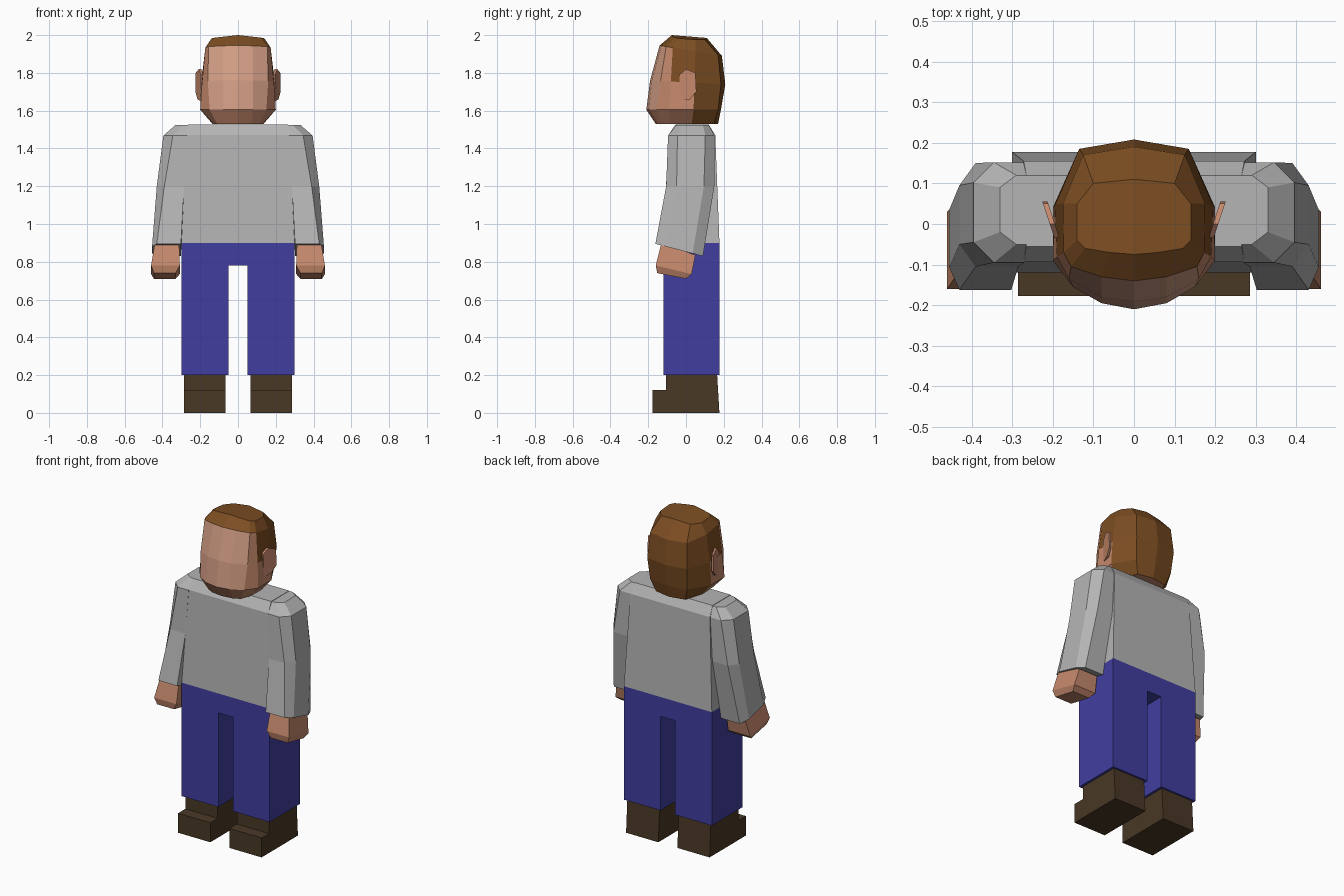
import bpy
import bmesh

cube = bpy.data.objects.get("Cube")
if cube:
    bpy.data.objects.remove(cube, do_unlink=True)


def material(name, rgb):
    mat = bpy.data.materials.new(name)
    mat.use_nodes = True
    mat.diffuse_color = (*rgb, 1)
    mat.node_tree.nodes["Principled BSDF"].inputs["Base Color"].default_value = (*rgb, 1)
    return mat


shirt = material("shirt grey", (0.46, 0.46, 0.46))
denim = material("trouser blue", (0.052, 0.048, 0.35))
leather = material("boot brown", (0.068, 0.04, 0.019))
hair = material("hair brown", (0.2, 0.075, 0.016))
face_skin = material("face skin", (0.65, 0.34, 0.235))
skin = material("body skin", (0.56, 0.25, 0.15))


def finish(name, bm, mats, mirror=False):
    bmesh.ops.recalc_face_normals(bm, faces=bm.faces)
    mesh = bpy.data.meshes.new(name)
    bm.to_mesh(mesh)
    bm.free()
    for mat in mats:
        mesh.materials.append(mat)
    obj = bpy.data.objects.new(name, mesh)
    bpy.context.collection.objects.link(obj)
    if mirror:
        mod = obj.modifiers.new("Mirror", "MIRROR")
        mod.use_clip = True
    return obj


def loft(rings, closed=True, caps=True, pick=None):
    """Join rings of points; pick(row, column) chooses each face's material slot."""
    bm = bmesh.new()
    rows = [[bm.verts.new(p) for p in ring] for ring in rings]
    count = len(rows[0])
    for r in range(len(rows) - 1):
        for c in range(count if closed else count - 1):
            d = (c + 1) % count
            face = bm.faces.new((rows[r][c], rows[r][d], rows[r + 1][d], rows[r + 1][c]))
            face.material_index = pick(r, c) if pick else 0
    if caps:
        for r, row in ((-1, rows[0]), (len(rows), rows[-1])):
            face = bm.faces.new(row)
            face.material_index = pick(r, 0) if pick else 0
    return bm


# Trousers: one U-shaped outline, extruded front to back
half = [(0.05, 0.78), (0.05, 0.2), (0.3, 0.2), (0.3, 0.9)]
outline = half + [(-x, z) for x, z in reversed(half)]
finish("trousers", loft([[(x, y, z) for x, z in outline] for y in (-0.12, 0.177)]), [denim])

# Boots: stepped side profile, extruded across
boot = [(-0.177, 0), (0.177, 0), (0.165, 0.2), (-0.105, 0.2), (-0.105, 0.12), (-0.177, 0.12)]
finish("boots", loft([[(x, y, z) for y, z in boot] for x in (0.065, 0.285)]), [leather], True)

# Torso: tapering box with sloped shoulders
levels = [(0.3, -0.12, 0.177, 0.9), (0.272, -0.093, 0.155, 1.47), (0.265, -0.055, 0.12, 1.527)]
finish("torso", loft([[(-w, f, z), (w, f, z), (w, b, z), (-w, b, z)] for w, f, b, z in levels]), [shirt])


# Sleeves: lofted sections with chamfered outer corners, bent at the elbow
def sleeve_section(inner, edge, outer, front, back, chamfer, z_front, z_back):
    pts = [(inner, front), (edge, front), (outer, front + chamfer),
           (outer, back - chamfer), (edge, back), (inner, back)]
    slope = (z_back - z_front) / (back - front)
    return [(x, y, z_front + slope * (y - front)) for x, y in pts]


finish("sleeves", loft([
    sleeve_section(0.26, 0.29, 0.33, -0.05, 0.12, 0.03, 1.525, 1.525),
    sleeve_section(0.27, 0.345, 0.395, -0.095, 0.152, 0.05, 1.468, 1.468),
    sleeve_section(0.285, 0.39, 0.43, -0.105, 0.15, 0.055, 1.2, 1.2),
    sleeve_section(0.302, 0.43, 0.455, -0.162, 0.09, 0.055, 0.895, 0.83),
]), [shirt], True)

# Hands: blocky fists with a narrowed base
fist = [(0.312, 0.44, -0.13, 0.05, 0.9, 0.835),
        (0.308, 0.46, -0.16, 0.03, 0.78, 0.735),
        (0.33, 0.445, -0.152, 0.0, 0.74, 0.71)]
finish("hands", loft([[(i, f, zf), (o, f, zf), (o, b, zb), (i, b, zb)]
                      for i, o, f, b, zf, zb in fist]), [skin], True)

# Head: half rings from the front centre round to the back centre, then mirrored
head_rings = [
    (1.53, 1.53, [(0, -0.16), (0.07, -0.15), (0.11, -0.13), (0.13, -0.08),
                  (0.135, 0.03), (0.1, 0.15), (0, 0.17)]),
    (1.605, 1.605, [(0, -0.21), (0.08, -0.195), (0.15, -0.155), (0.2, -0.09),
                    (0.2, 0.04), (0.125, 0.17), (0, 0.185)]),
    (1.76, 1.74, [(0, -0.19), (0.08, -0.18), (0.16, -0.135), (0.19, -0.08),
                  (0.195, 0.045), (0.135, 0.185), (0, 0.208)]),
    (1.945, 1.89, [(0, -0.14), (0.08, -0.13), (0.155, -0.105), (0.173, -0.07),
                   (0.175, 0.05), (0.125, 0.17), (0, 0.19)]),
    (2.0, 1.985, [(0, -0.075), (0.06, -0.07), (0.12, -0.06), (0.14, -0.04),
                  (0.14, 0.05), (0.1, 0.1), (0, 0.11)]),
]


def head_ring(z_front, z_back, pts):
    start, end = pts[0][1], pts[-1][1]
    crown = 0.1 if z_front == 2 else 0
    return [(x, y, z_front + (z_back - z_front) * (y - start) / (end - start) - crown * x)
            for x, y in pts]


def head_colour(row, column):
    """Slots: face skin, body skin, hair."""
    if row >= 3 or (row >= 0 and column >= 4) or (row == 2 and column == 3):
        return 2
    return 0 if row in (1, 2) and column < 2 else 1


finish("head", loft([head_ring(*ring) for ring in head_rings], closed=False, pick=head_colour),
       [face_skin, skin, hair], True)

# Ears: thin plates flaring outwards to the back
ear = [(-0.035, 1.79), (0, 1.82), (0.05, 1.8), (0.055, 1.7), (0.02, 1.66), (-0.03, 1.65)]
finish("ears", loft([[(base + 0.33 * (y + 0.035), y, z) for y, z in ear]
                     for base in (0.183, 0.196)]), [skin], True)
